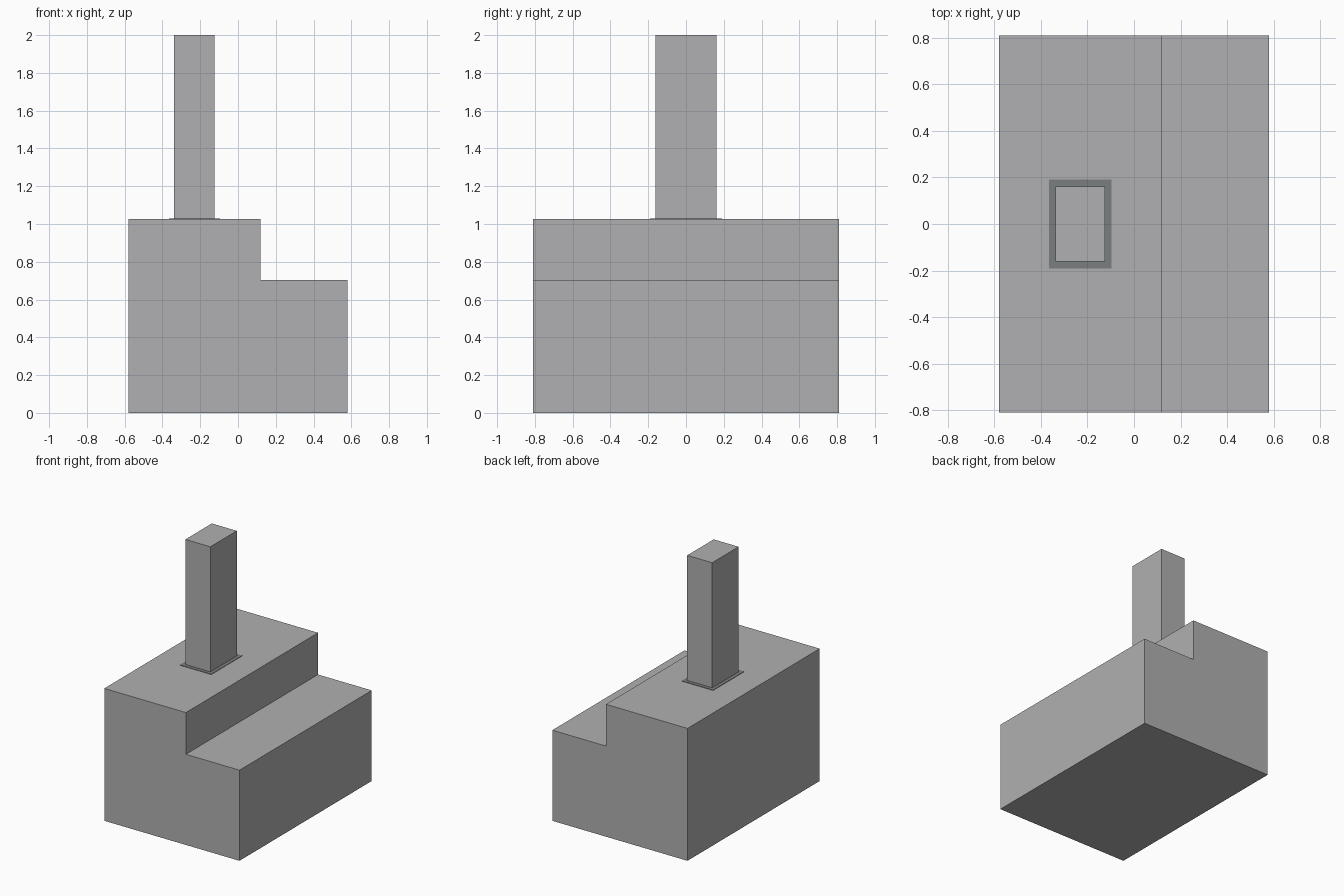
import bpy, bmesh

if "Cube" in bpy.data.objects:
    bpy.data.objects.remove(bpy.data.objects["Cube"])

def material(name, rgb):
    m = bpy.data.materials.new(name)
    m.diffuse_color = (*rgb, 1.0)
    m.use_nodes = True
    m.node_tree.nodes["Principled BSDF"].inputs["Base Color"].default_value = m.diffuse_color
    return m

light_grey = material("light grey", (0.434, 0.434, 0.445))
dark_grey = material("dark teal grey", (0.195, 0.212, 0.209))

def finish(name, bm, mat):
    bmesh.ops.recalc_face_normals(bm, faces=bm.faces)
    me = bpy.data.meshes.new(name)
    bm.to_mesh(me)
    bm.free()
    me.materials.append(mat)
    ob = bpy.data.objects.new(name, me)
    bpy.context.collection.objects.link(ob)
    return ob

def box(name, x0, x1, y0, y1, z0, z1, mat):
    bm = bmesh.new()
    bmesh.ops.create_cube(bm, size=1)
    for v in bm.verts:
        v.co = ((x0, x1)[v.co.x > 0], (y0, y1)[v.co.y > 0], (z0, z1)[v.co.z > 0])
    return finish(name, bm, mat)

# Stepped main block: side profile extruded along y
TOP = 1.027
profile = [(-0.58, 0), (0.58, 0), (0.58, 0.703), (0.12, 0.703), (0.12, TOP), (-0.58, TOP)]
bm = bmesh.new()
face = bm.faces.new([bm.verts.new((x, -0.81, z)) for x, z in profile])
ext = bmesh.ops.extrude_face_region(bm, geom=[face])
for v in ext["geom"]:
    if isinstance(v, bmesh.types.BMVert):
        v.co.y = 0.81
finish("stepped_block", bm, light_grey)

# Tall column on the upper level
CX, HX, HY = -0.231, 0.107, 0.162
box("column", CX - HX, CX + HX, -HY, HY, TOP, 2.0, light_grey)

# Thin dark border plate around the column foot, made of four strips
W, T = 0.028, TOP + 0.003
for side, s in (("left", -1), ("right", 1)):
    a, b = sorted((CX + s * HX, CX + s * (HX + W)))
    box("border_" + side, a, b, -HY - W, HY + W, TOP, T, dark_grey)
for side, s in (("front", -1), ("back", 1)):
    a, b = sorted((s * HY, s * (HY + W)))
    box("border_" + side, CX - HX, CX + HX, a, b, TOP, T, dark_grey)
